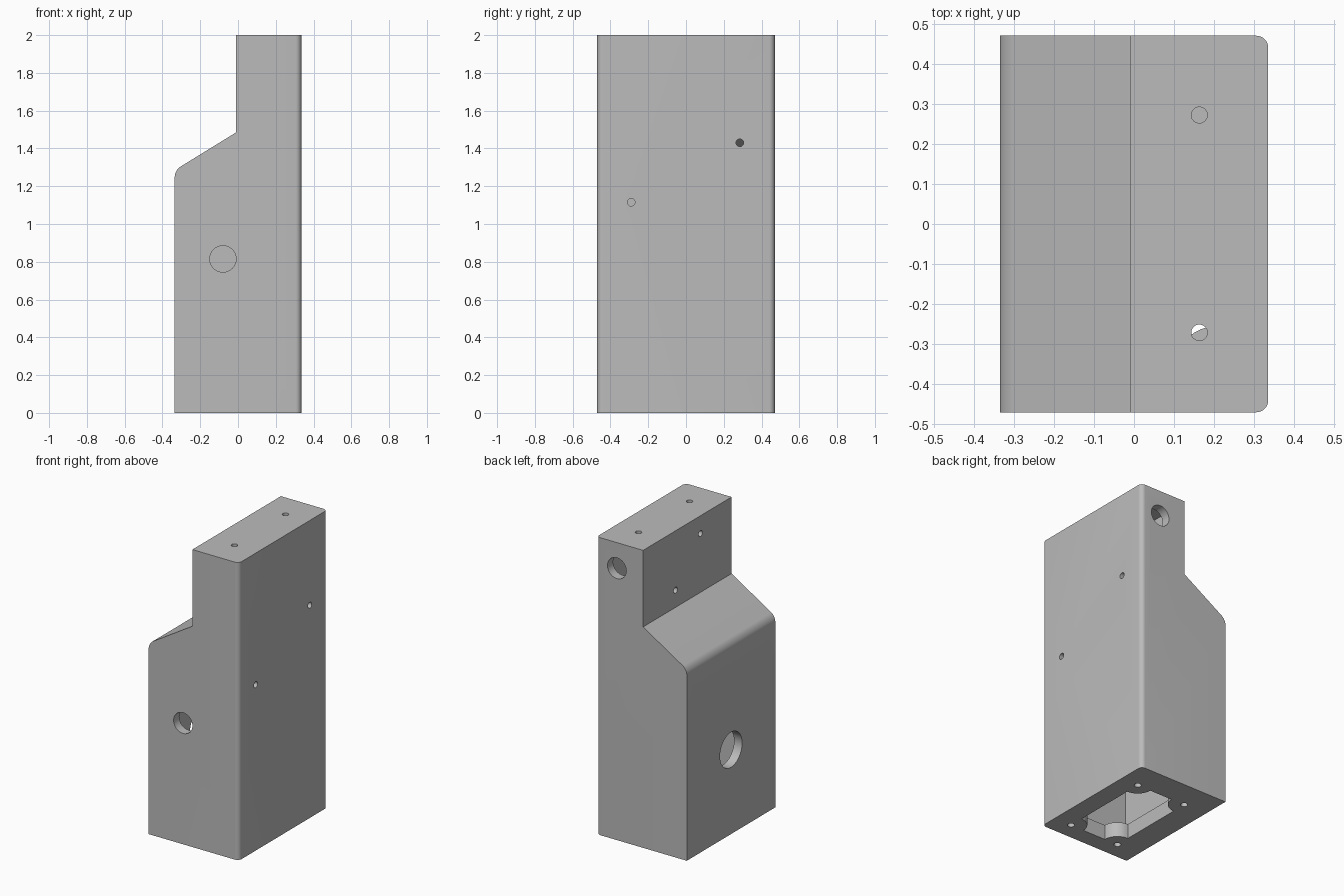
import bpy, bmesh, math
from mathutils import Vector, Matrix

if "Cube" in bpy.data.objects:
    bpy.data.objects.remove(bpy.data.objects["Cube"])

HX, HY, WALL, PLATE = 0.335, 0.47, 0.06, 0.1

grey = bpy.data.materials.new("plain grey")
grey.diffuse_color = (0.5, 0.5, 0.5, 1)
grey.use_nodes = True
grey.node_tree.nodes["Principled BSDF"].inputs["Base Color"].default_value = grey.diffuse_color


def new_object(name, bm):
    bmesh.ops.recalc_face_normals(bm, faces=bm.faces)
    mesh = bpy.data.meshes.new(name)
    bm.to_mesh(mesh)
    bm.free()
    ob = bpy.data.objects.new(name, mesh)
    bpy.context.collection.objects.link(ob)
    mesh.materials.append(grey)
    return ob


def extrude(points, offset):
    """Closed prism from a planar outline."""
    bm = bmesh.new()
    face = bm.faces.new([bm.verts.new(p) for p in points])
    res = bmesh.ops.extrude_face_region(bm, geom=[face])
    verts = [v for v in res["geom"] if isinstance(v, bmesh.types.BMVert)]
    bmesh.ops.translate(bm, verts=verts, vec=offset)
    return bm


def bevel_where(bm, test, radius, segments=8):
    bm.edges.ensure_lookup_table()
    edges = [e for e in bm.edges if test(*(v.co for v in e.verts))]
    bmesh.ops.bevel(bm, geom=edges, offset=radius, segments=segments,
                    profile=0.5, affect='EDGES')


def cut(target, cutter):
    mod = target.modifiers.new("cut", 'BOOLEAN')
    mod.operation, mod.solver, mod.object = 'DIFFERENCE', 'EXACT', cutter
    bpy.context.view_layer.objects.active = target
    bpy.ops.object.modifier_apply(modifier=mod.name)
    bpy.data.objects.remove(cutter)


def drill(target, centre, axis, radius, depth=0.2):
    """Round hole through one wall only."""
    bm = bmesh.new()
    rot = Vector((0, 0, 1)).rotation_difference(Vector(axis)).to_matrix().to_4x4()
    bmesh.ops.create_cone(bm, cap_ends=True, segments=32, radius1=radius,
                          radius2=radius, depth=depth,
                          matrix=Matrix.Translation(centre) @ rot)
    cut(target, new_object("hole_cutter", bm))


# Stepped outer shell with rounded right-hand corners and shoulder
outer = [(-HX, 0), (HX, 0), (HX, 2), (-0.01, 2), (-0.01, 1.485), (-HX, 1.285)]
bm = extrude([(x, -HY, z) for x, z in outer], (0, 2 * HY, 0))
bevel_where(bm, lambda a, b: abs(a.x - HX) < 1e-4 and abs(b.x - HX) < 1e-4
            and abs(a.z - b.z) > 1, 0.03)
bevel_where(bm, lambda a, b: abs(a.z - 1.285) < 1e-4 and abs(b.z - 1.285) < 1e-4, 0.035)
housing = new_object("housing", bm)

# Hollow interior following the outer outline
inner = [(-HX + WALL, PLATE), (HX - WALL, PLATE), (HX - WALL, 2 - WALL),
         (-0.01 + WALL, 2 - WALL), (-0.01 + WALL, 1.45), (-HX + WALL, 1.25)]
cut(housing, new_object("cavity_cutter", extrude(
    [(x, -HY + WALL, z) for x, z in inner], (0, 2 * (HY - WALL), 0))))

# Base opening with a round boss left standing at each corner
corners = [(0.205, 0.28, 180), (-0.165, 0.28, 270), (-0.165, -0.355, 0), (0.205, -0.355, 90)]
outline = []
for cx, cy, start in corners:
    for i in range(9):
        a = math.radians(start + 90 - i * 90 / 8)
        outline.append((cx + 0.1 * math.cos(a), cy + 0.1 * math.sin(a), -0.1))
cut(housing, new_object("opening_cutter", extrude(outline, (0, 0, 0.25))))

# Screw holes in the base
for cx, cy, _ in corners:
    drill(housing, (cx, cy, 0.03), (0, 0, 1), 0.022)

# Large cable holes: left, front and upper back
drill(housing, (-HX, 0, 0.567), (1, 0, 0), 0.118)
drill(housing, (-0.08, -HY, 0.815), (0, 1, 0), 0.07)
drill(housing, (0.185, HY, 1.828), (0, 1, 0), 0.07)

# Small holes: top, right side and upper left face
for y in (-0.271, 0.272):
    drill(housing, (0.163, y, 2), (0, 0, 1), 0.02)
for y, z in ((0.285, 1.43), (-0.29, 1.115)):
    drill(housing, (HX, y, z), (1, 0, 0), 0.02)
for y, z in ((0.125, 1.6), (-0.14, 1.88)):
    drill(housing, (-0.01, y, z), (1, 0, 0), 0.02)

# Smooth rounds, sharp edges
bpy.ops.object.select_all(action='DESELECT')
housing.select_set(True)
bpy.context.view_layer.objects.active = housing
bpy.ops.object.shade_smooth_by_angle(angle=math.radians(30))
